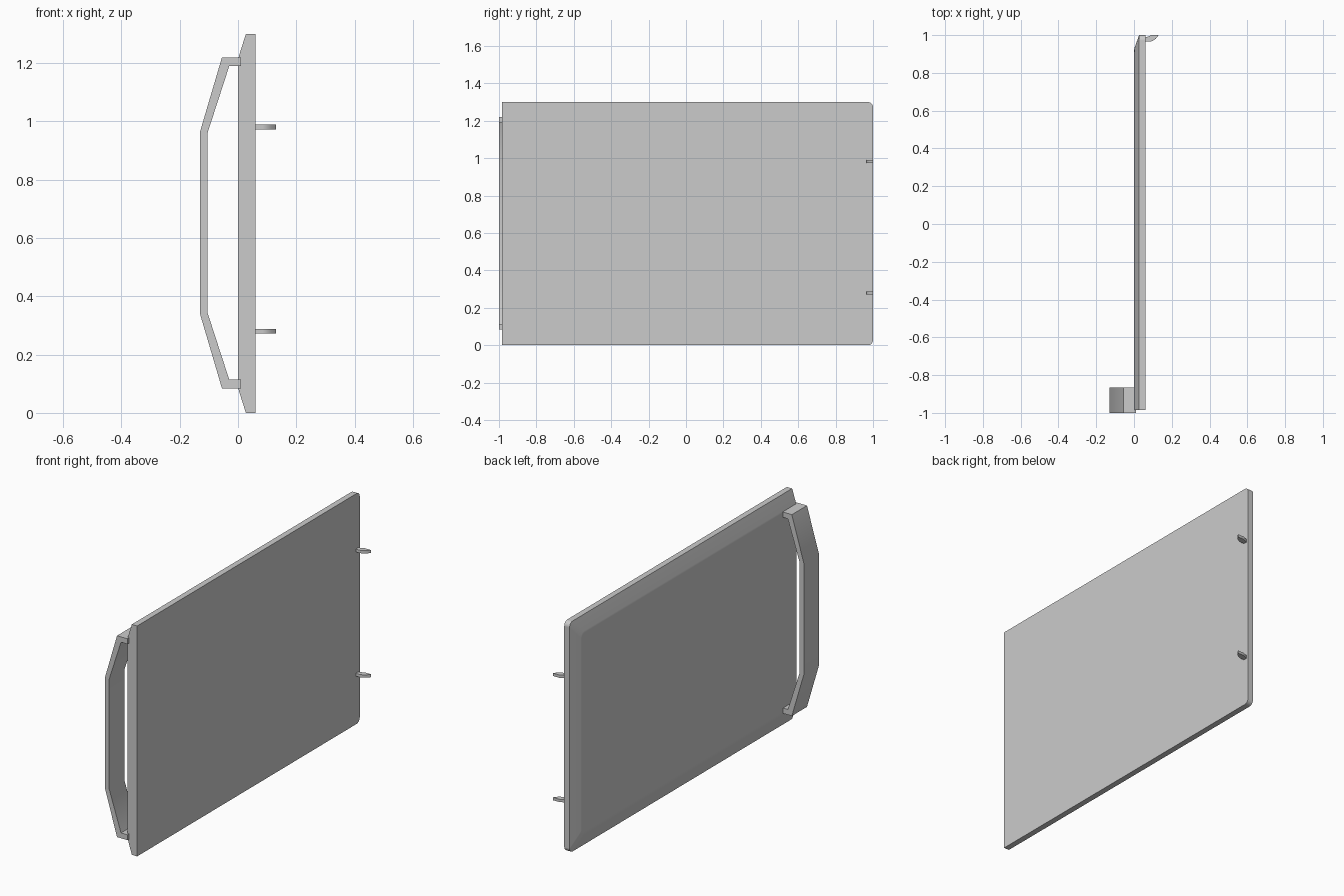
import bpy, bmesh, math

cube = bpy.data.objects.get("Cube")
if cube:
    bpy.data.objects.remove(cube, do_unlink=True)

grey = bpy.data.materials.new("plain grey")
grey.use_nodes = True
colour = (0.6, 0.6, 0.6, 1)
grey.diffuse_color = colour
grey.node_tree.nodes["Principled BSDF"].inputs["Base Color"].default_value = colour


def loft(name, rings, angle=30):
    """Skin a list of equal-length closed rings and cap both ends."""
    bm = bmesh.new()
    loops = [[bm.verts.new(p) for p in ring] for ring in rings]
    n = len(loops[0])
    for a, b in zip(loops, loops[1:]):
        for i in range(n):
            j = (i + 1) % n
            bm.faces.new((a[i], a[j], b[j], b[i]))
    bm.faces.new(loops[0])
    bm.faces.new(loops[-1])
    bmesh.ops.recalc_face_normals(bm, faces=bm.faces)
    mesh = bpy.data.meshes.new(name)
    bm.to_mesh(mesh)
    bm.free()
    mesh.materials.append(grey)
    obj = bpy.data.objects.new(name, mesh)
    bpy.context.collection.objects.link(obj)
    bpy.ops.object.select_all(action='DESELECT')
    obj.select_set(True)
    bpy.context.view_layer.objects.active = obj
    bpy.ops.object.shade_smooth_by_angle(angle=math.radians(angle))
    weighted = obj.modifiers.new("even shading", 'WEIGHTED_NORMAL')
    weighted.keep_sharp = True
    return obj


HEIGHT, FRONT, BACK = 1.3, -0.985, 1.0


def panel_ring(x, inset, radius=0.028, steps=5):
    """Door outline: square at the front, rounded at the back corners."""
    low, high, back = inset, HEIGHT - inset, BACK - inset * 0.88
    ring = [(x, FRONT, high), (x, FRONT, low)]
    for z, start in ((low + radius, -90), (high - radius, 0)):
        for i in range(steps + 1):
            a = math.radians(start + 90 * i / steps)
            ring.append((x, back - radius + radius * math.cos(a),
                         z + radius * math.sin(a)))
    return ring


# Door panel with a sloped border on its outer side
loft("door_panel", [panel_ring(0.06, 0), panel_ring(0.027, 0),
                    panel_ring(0.003, 0.076), panel_ring(0, 0.095)])

# Angular pull handle: half profile (x, height from middle), mirrored
outer = [(0.01, 0.568), (-0.055, 0.568), (-0.131, 0.31)]
inner = [(0.01, 0.538), (-0.03, 0.538), (-0.104, 0.31)]
mid = 0.652
profile = [(x, mid + h) for x, h in outer]
profile += [(x, mid - h) for x, h in reversed(outer)]
profile += [(x, mid - h) for x, h in inner]
profile += [(x, mid + h) for x, h in reversed(inner)]
loft("pull_handle", [[(x, y, z) for x, z in profile] for y in (-1, -0.865)])

# Curved hinge hooks on the inner side
hook = [(0.05, 0.965), (0.085, 0.965), (0.1, 0.97), (0.115, 0.98),
        (0.131, 1.0), (0.09, 1.0), (0.075, 0.992), (0.05, 0.985)]
for name, z in (("lower_hinge_hook", 0.28), ("upper_hinge_hook", 0.981)):
    loft(name, [[(x, y, z + dz) for x, y in hook] for dz in (-0.008, 0.008)])
